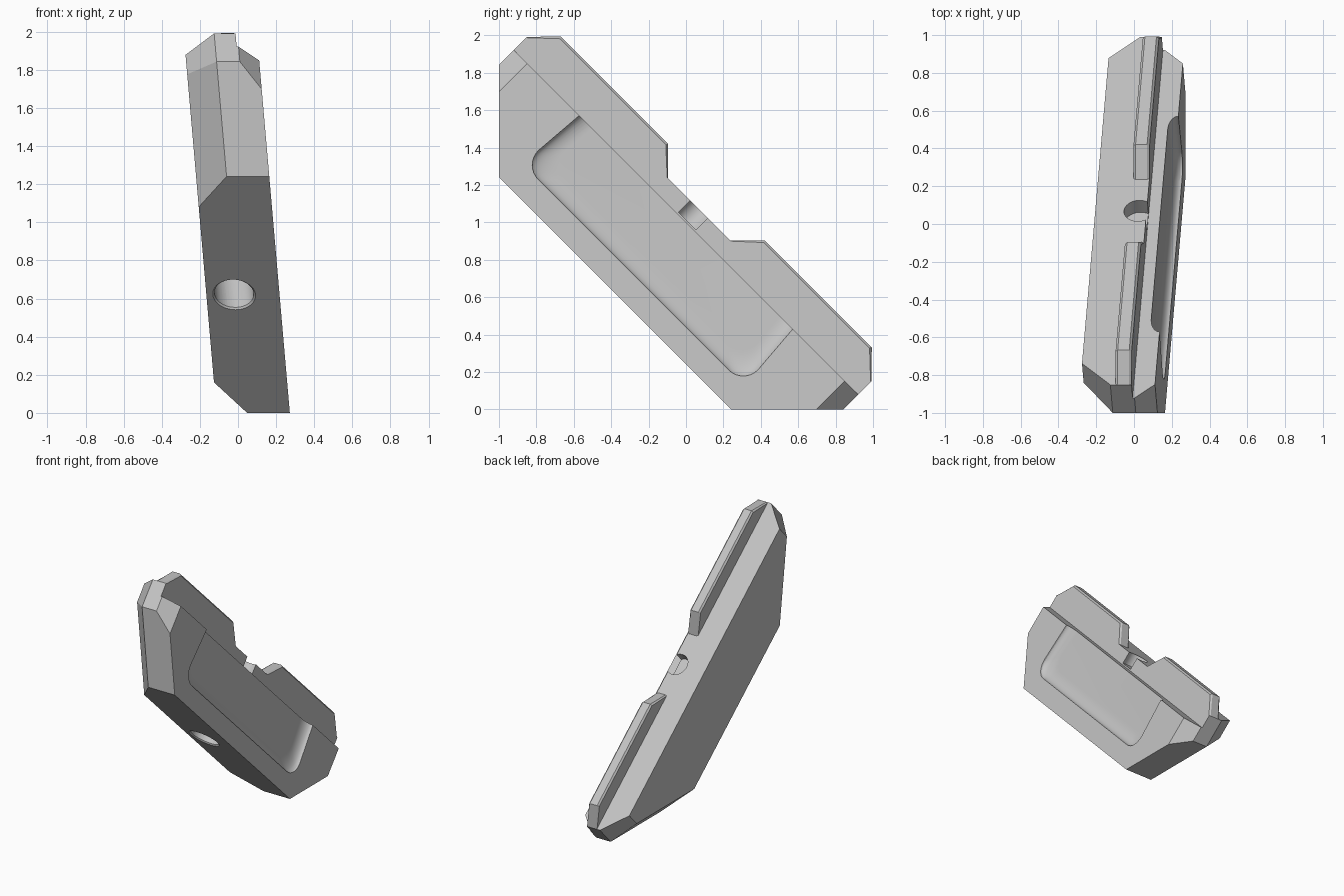
import bpy, bmesh, math
from mathutils import Matrix, Vector

cube = bpy.data.objects.get("Cube")
if cube:
    bpy.data.objects.remove(cube, do_unlink=True)

grey = bpy.data.materials.new("plain_grey")
grey.use_nodes = True
grey.diffuse_color = (0.55, 0.55, 0.55, 1)
grey.node_tree.nodes["Principled BSDF"].inputs["Base Color"].default_value = grey.diffuse_color

# Local frame: u along the length, v across the depth, w through the thickness.
R = math.sqrt(0.5)
LEAN = 0.087
place = Matrix(((0, 0, 1, 0), (R, R, 0, 0), (-R, R, 0, 0), (0, 0, 0, 1)))
place = place @ Matrix.Translation((-R, 0, 0))
shear = Matrix.Identity(4)
shear[0][2] = -LEAN
place = shear @ place

BOTTOM, LEDGE, TOP, CREST = 0.17, 0.707, 0.806, 0.937
BACK, STEP, FACE = -0.112, 0.16, 0.272
HALF = 1.303


def make(name, bm):
    bmesh.ops.recalc_face_normals(bm, faces=bm.faces)
    mesh = bpy.data.meshes.new(name)
    bm.to_mesh(mesh)
    bm.free()
    mesh.materials.append(grey)
    obj = bpy.data.objects.new(name, mesh)
    bpy.context.collection.objects.link(obj)
    return obj


def box(lo, hi):
    bm = bmesh.new()
    bmesh.ops.create_cube(bm, size=1)
    lo, hi = Vector(lo), Vector(hi)
    for vert in bm.verts:
        vert.co = (lo + hi) / 2 + Vector(a * b for a, b in zip(vert.co, hi - lo))
    return bm


def slice_off(bm, normal, limit):
    """Keep the side where normal . point is below limit, and cap it."""
    n = Vector(normal)
    geom = bm.verts[:] + bm.edges[:] + bm.faces[:]
    bmesh.ops.bisect_plane(bm, geom=geom, plane_co=n * limit / n.length_squared,
                           plane_no=n, clear_outer=True)
    bmesh.ops.holes_fill(bm, edges=[e for e in bm.edges if e.is_boundary], sides=0)


def round_cutter(name, r1, r2, v1, v2, w):
    bm = bmesh.new()
    bmesh.ops.create_cone(bm, cap_ends=True, segments=48, radius1=r1, radius2=r2, depth=v2 - v1)
    bm.transform(Matrix.Translation((0, (v1 + v2) / 2, w)) @ Matrix.Rotation(-math.pi / 2, 4, "X"))
    return make(name, bm)


def scoop_ring(inset, depth):
    """Outline of the side recess: rounded lower corners, straight up past the ledge."""
    r, half, low = 0.11, 0.83 - inset, 0.31 + inset
    side = [(half - 0.03, 0.8)]
    for i in range(9):
        a = math.pi / 2 * i / 8
        side.append((half - r + r * math.cos(a), low + r - r * math.sin(a)))
    outline = side + [(-u, v) for u, v in reversed(side)]
    return [(u, v, FACE - depth) for u, v in outline]


def scoop_cutter():
    bm = bmesh.new()
    steps = [(0.0, -0.05)]
    for i in range(9):
        a = math.pi / 2 * i / 8
        steps.append((0.1 * (1 - math.cos(a)), 0.05 * math.sin(a)))
    rings = [[bm.verts.new(p) for p in scoop_ring(*s)] for s in steps]
    for a, b in zip(rings, rings[1:]):
        for i in range(len(a)):
            j = (i + 1) % len(a)
            bm.faces.new((a[i], a[j], b[j], b[i]))
    bm.faces.new(rings[0])
    bm.faces.new(rings[-1])
    return make("scoop_cutter", bm)


def finish(obj):
    obj.data.transform(place)
    bpy.ops.object.select_all(action="DESELECT")
    obj.select_set(True)
    bpy.context.view_layer.objects.active = obj
    bpy.ops.object.shade_smooth_by_angle(angle=math.radians(20))


# Main body: a block with its ends cut at an angle and its corners chamfered
bm = box((-HALF, BOTTOM, BACK), (HALF, TOP, FACE))
for s in (-1, 1):
    slice_off(bm, (s, -1, 0), R)
    slice_off(bm, (s, 0, -1), HALF - 0.048)
    slice_off(bm, (s * R, -R, -1), 0.452)
    slice_off(bm, (s, 0, 1), HALF + 0.17)
body = make("body", bm)

# Ledge, side scoop, round socket and thumb notch
cutters = [
    make("ledge_cutter", box((-2, LEDGE, STEP), (2, 1.2, 0.6))),
    scoop_cutter(),
    round_cutter("socket_cutter", 0.103, 0.103, 0, 0.47, 0.034),
    round_cutter("socket_rim_cutter", 0.124, 0.1, BOTTOM - 0.012, BOTTOM + 0.012, 0.034),
    round_cutter("notch_cutter", 0.078, 0.078, LEDGE + 0.01, 0.9, 0.118),
]
for cutter in cutters:
    cutter.hide_render = True
    mod = body.modifiers.new(cutter.name, "BOOLEAN")
    mod.operation, mod.solver, mod.object = "DIFFERENCE", "EXACT", cutter
bpy.context.view_layer.update()
result = bpy.data.meshes.new_from_object(body.evaluated_get(bpy.context.evaluated_depsgraph_get()))
body.modifiers.clear()
body.data = result
result.name = "body"
for cutter in cutters:
    bpy.data.objects.remove(cutter, do_unlink=True)
finish(body)

# Two upright rails on the top, with sloped ends and a fine edge bevel
for name, s in (("upper_rail", -1), ("lower_rail", 1)):
    bm = bmesh.new()
    profile = [(0.235, TOP - 0.006), (0.235, TOP), (0.366, CREST),
               (2.112 - CREST, CREST), (HALF, TOP), (HALF, TOP - 0.006)]
    face = bm.faces.new([bm.verts.new((s * u, v, 0.075)) for u, v in profile])
    grown = bmesh.ops.extrude_face_region(bm, geom=[face])["geom"]
    bmesh.ops.translate(bm, vec=(0, 0, STEP - 0.075),
                        verts=[g for g in grown if isinstance(g, bmesh.types.BMVert)])
    rim = [e for e in bm.edges if abs(e.verts[0].co.z - e.verts[1].co.z) < 0.001
           and max(x.co.y for x in e.verts) > TOP + 0.01]
    bmesh.ops.bevel(bm, geom=rim, offset=0.012, segments=1, affect="EDGES")
    finish(make(name, bm))
